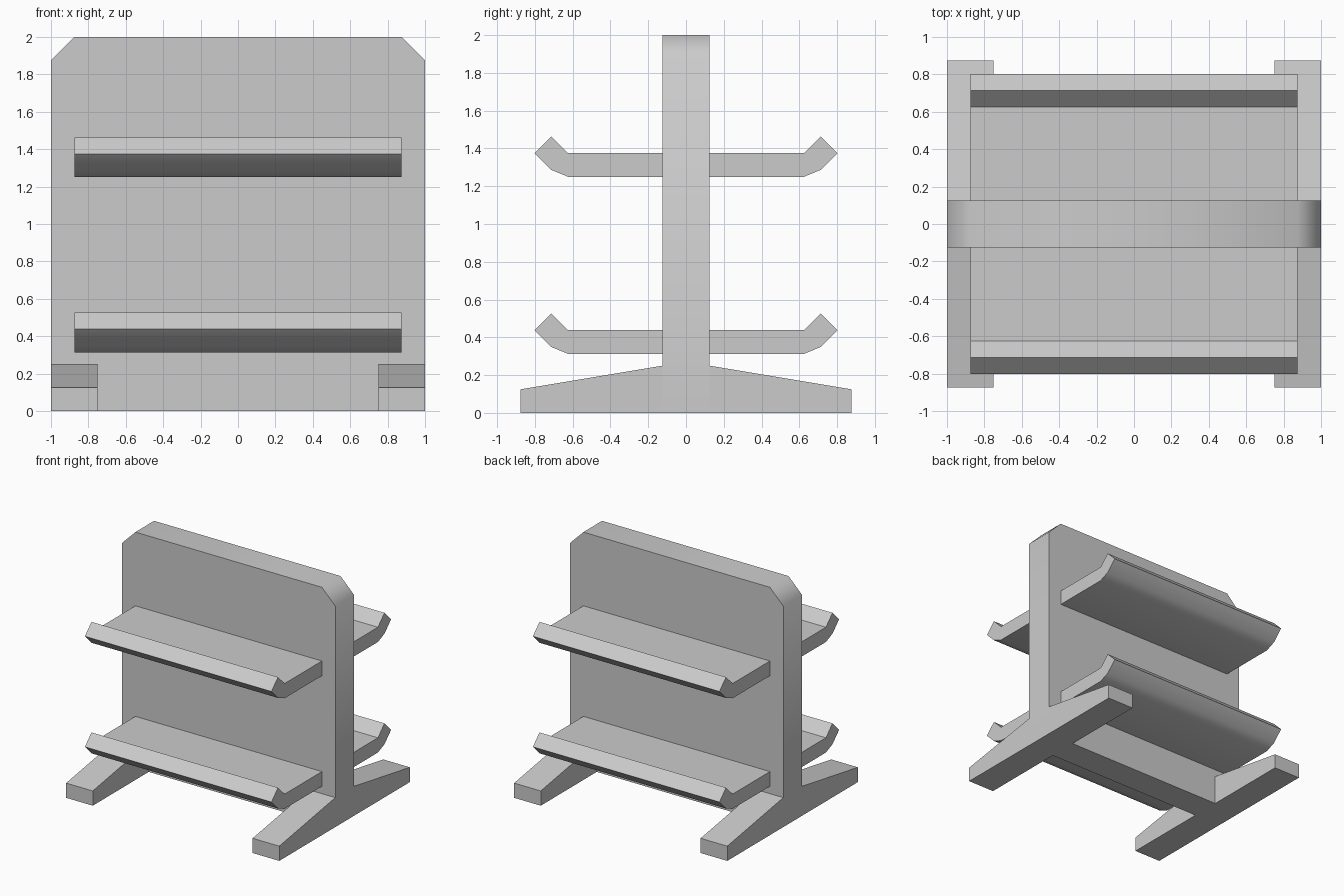
import bpy, bmesh, math
from mathutils import Vector

if "Cube" in bpy.data.objects:
    bpy.data.objects.remove(bpy.data.objects["Cube"])


def extrude_profile(name, points, depth, smooth_angle=None):
    """Solid made by pushing a flat outline along the depth vector."""
    bm = bmesh.new()
    face = bm.faces.new([bm.verts.new(p) for p in points])
    ext = bmesh.ops.extrude_face_region(bm, geom=[face], use_keep_orig=True)
    moved = [g for g in ext["geom"] if isinstance(g, bmesh.types.BMVert)]
    bmesh.ops.translate(bm, verts=moved, vec=Vector(depth))
    bmesh.ops.recalc_face_normals(bm, faces=bm.faces)
    mesh = bpy.data.meshes.new(name)
    bm.to_mesh(mesh)
    bm.free()
    obj = bpy.data.objects.new(name, mesh)
    bpy.context.collection.objects.link(obj)
    if smooth_angle:
        bpy.ops.object.select_all(action='DESELECT')
        obj.select_set(True)
        bpy.context.view_layer.objects.active = obj
        bpy.ops.object.shade_smooth_by_angle(angle=math.radians(smooth_angle))
    return obj


def mirror(obj, x=False, y=False):
    mod = obj.modifiers.new("Mirror", 'MIRROR')
    mod.use_axis = (x, y, False)
    mod.use_mirror_merge = False


# Upright centre panel with clipped top corners
outline = [(-1, 0), (1, 0), (1, 1.875), (0.875, 2), (-0.875, 2), (-1, 1.875)]
extrude_profile("centre_panel", [(x, -0.125, z) for x, z in outline],
                (0, 0.25, 0), 50)

# Shelves with a lip turned up 45 degrees, on both faces of the panel
T = 0.125
D = T * math.sqrt(0.5)
for name, z in (("lower_shelf", 0.3125), ("upper_shelf", 1.25)):
    section = [(0.125, z), (0.625, z), (0.625 + D, z + T - D),
               (0.625 + 2 * D, z + T), (0.625 + D, z + T + D),
               (0.625, z + T), (0.125, z + T)]
    shelf = extrude_profile(name, [(-0.875, y, h) for y, h in section],
                            (1.75, 0, 0), 30)
    mirror(shelf, y=True)

# Tapered feet, front and back at each end
foot_side = [(0.125, 0), (0.875, 0), (0.875, 0.125), (0.125, 0.25)]
foot = extrude_profile("foot", [(0.75, y, z) for y, z in foot_side],
                       (0.25, 0, 0))
mirror(foot, x=True, y=True)
